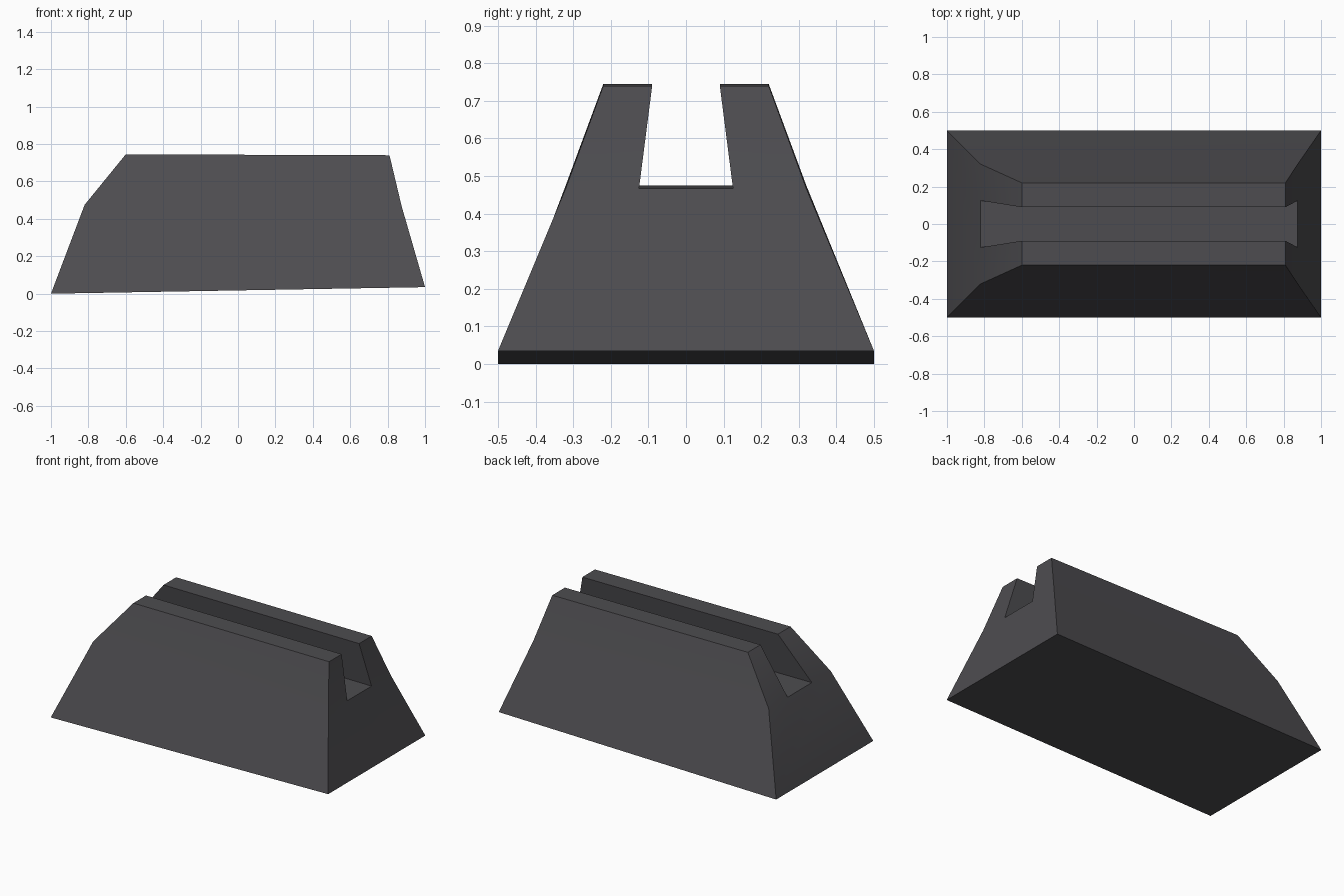
import bpy
import bmesh
import math

cube = bpy.data.objects.get("Cube")
if cube:
    bpy.data.objects.remove(cube, do_unlink=True)

# Dark grey material
grey = bpy.data.materials.new("dark grey")
grey.use_nodes = True
colour = (0.075, 0.073, 0.08, 1)
grey.diffuse_color = colour
grey.node_tree.nodes["Principled BSDF"].inputs["Base Color"].default_value = colour

# Half widths of the section: base, shoulder, rim outside, rim inside, slot floor
WIDTHS = (0.5, 0.32, 0.22, 0.09, 0.125)
# Levels (x, z) of each end: base, slot floor, rim
LEFT_END = ((-1, 0), (-0.82, 0.475), (-0.6, 0.745))
RIGHT_END = ((1, 0.035), (0.875, 0.467), (0.81, 0.74))

bm = bmesh.new()


def end_section(base, floor, rim):
    """U-shaped ring of vertices, from the front base round to the back base."""
    levels = (base, floor, rim, rim, floor)
    front = [bm.verts.new((x, -w, z)) for w, (x, z) in zip(WIDTHS, levels)]
    back = [bm.verts.new((x, w, z)) for w, (x, z) in zip(WIDTHS, levels)]
    # Lower end panel and the two prongs beside the slot
    bm.faces.new((front[0], front[1], front[4], back[4], back[1], back[0]))
    for side in (front, back):
        bm.faces.new(side[1:])
    return front + back[::-1]


# Bridge the two ends all the way round
ring_a = end_section(*LEFT_END)
ring_b = end_section(*RIGHT_END)
count = len(ring_a)
for i in range(count):
    j = (i + 1) % count
    bm.faces.new((ring_a[i], ring_a[j], ring_b[j], ring_b[i]))
bmesh.ops.recalc_face_normals(bm, faces=bm.faces[:])

mesh = bpy.data.meshes.new("slotted_block")
bm.to_mesh(mesh)
bm.free()
mesh.materials.append(grey)
block = bpy.data.objects.new("slotted_block", mesh)
bpy.context.collection.objects.link(block)

# Soft bend on the sloped ends, crisp edges elsewhere
bpy.ops.object.select_all(action="DESELECT")
block.select_set(True)
bpy.context.view_layer.objects.active = block
bpy.ops.object.shade_smooth_by_angle(angle=math.radians(30))
